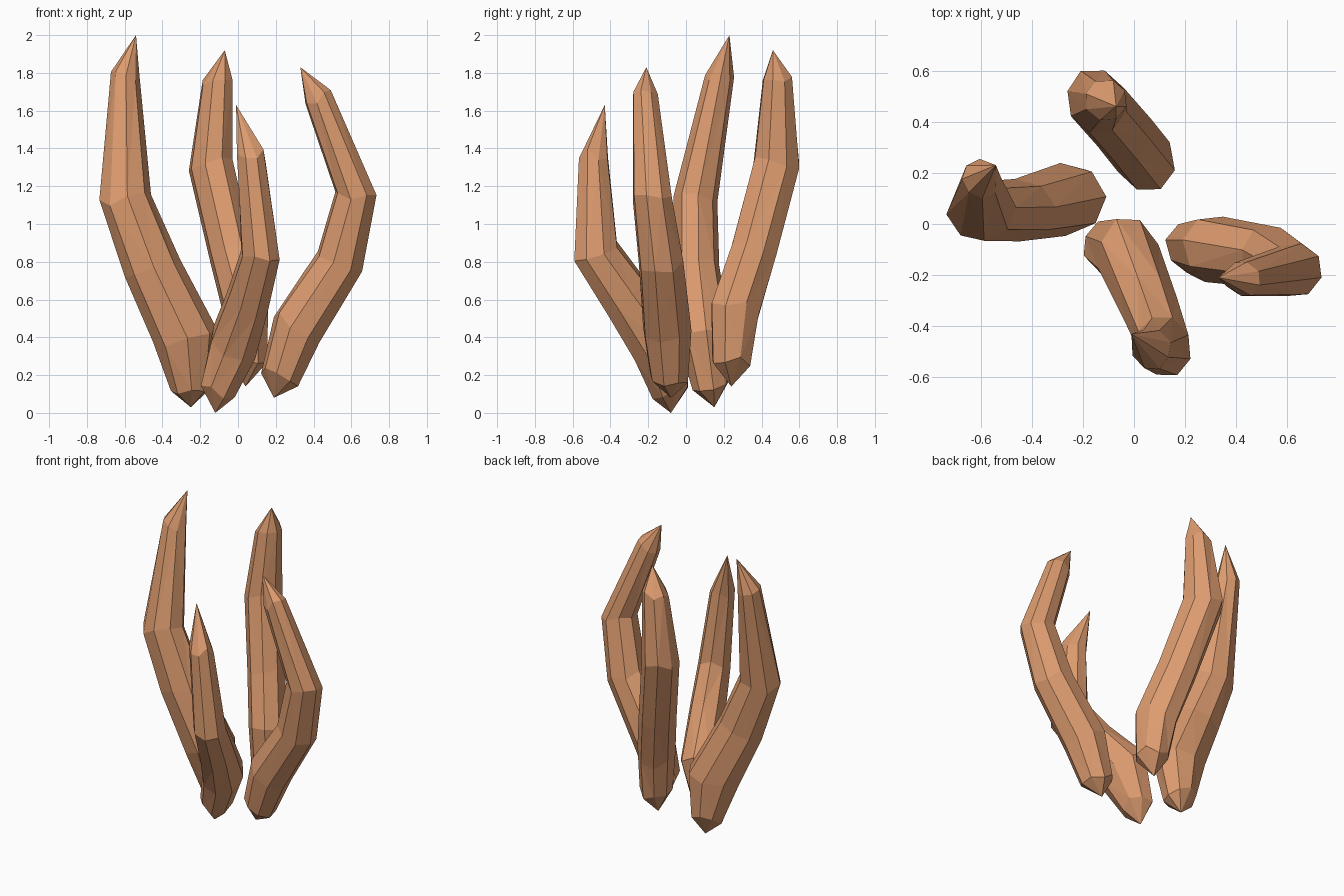
import bpy, bmesh, math, random
from mathutils import Vector

if "Cube" in bpy.data.objects:
    bpy.data.objects.remove(bpy.data.objects["Cube"])

random.seed(4)
SIDES = 8

bark = bpy.data.materials.new("clay_orange")
bark.diffuse_color = (0.72, 0.33, 0.16, 1)
bark.use_nodes = True
bark.node_tree.nodes["Principled BSDF"].inputs["Base Color"].default_value = bark.diffuse_color


def claw(name, heading, base, rings, tip):
    """Faceted claw lofted along rings of (x, y, z, radius in bend plane, side radius)."""
    out = Vector((math.cos(math.radians(heading)), math.sin(math.radians(heading)), 0))
    path = [Vector(base)] + [Vector(r[:3]) for r in rings] + [Vector(tip)]
    bm = bmesh.new()
    loops = []
    for i, (x, y, z, ra, rb) in enumerate(rings, 1):
        tangent = ((path[i + 1] - path[i]).normalized() + (path[i] - path[i - 1]).normalized()).normalized()
        side = tangent.cross(out).normalized()
        radial = side.cross(tangent)
        loop = []
        for k in range(SIDES):
            a = 2 * math.pi * k / SIDES
            slide = tangent * random.uniform(-0.03, 0.03)
            loop.append(bm.verts.new(path[i] + radial * ra * math.cos(a) * 1.02
                                     + side * rb * math.sin(a) * 1.02 + slide))
        loops.append(loop)
    low, high = bm.verts.new(path[0]), bm.verts.new(path[-1])
    for k in range(SIDES):
        n = (k + 1) % SIDES
        bm.faces.new((low, loops[0][n], loops[0][k]))
        bm.faces.new((high, loops[-1][k], loops[-1][n]))
        for a, b in zip(loops, loops[1:]):
            bm.faces.new((a[k], a[n], b[n], b[k]))
    bmesh.ops.triangulate(bm, faces=bm.faces[:])
    bmesh.ops.recalc_face_normals(bm, faces=bm.faces[:])
    mesh = bpy.data.meshes.new(name)
    bm.to_mesh(mesh)
    bm.free()
    mesh.materials.append(bark)
    bpy.context.collection.objects.link(bpy.data.objects.new(name, mesh))


# Tallest claw, leaning left
claw("left_claw", 185, (-0.25, 0.15, 0.03), [
    (-0.255, 0.135, 0.14, 0.10, 0.10),
    (-0.28, 0.095, 0.41, 0.17, 0.14),
    (-0.45, 0.055, 0.76, 0.15, 0.12),
    (-0.595, 0.05, 1.13, 0.135, 0.115),
    (-0.60, 0.175, 1.77, 0.075, 0.075)], (-0.54, 0.23, 2.0))

# Claw leaning back
claw("back_claw", 118, (0.04, 0.24, 0.14), [
    (0.055, 0.24, 0.28, 0.105, 0.10),
    (0.04, 0.26, 0.55, 0.14, 0.115),
    (-0.04, 0.36, 0.86, 0.13, 0.115),
    (-0.145, 0.48, 1.32, 0.13, 0.115),
    (-0.11, 0.485, 1.75, 0.08, 0.08)], (-0.07, 0.46, 1.92))

# Shortest claw, leaning forward
claw("front_claw", -68, (-0.12, -0.08, 0.0), [
    (-0.105, -0.085, 0.12, 0.10, 0.10),
    (-0.02, -0.13, 0.37, 0.17, 0.125),
    (0.06, -0.32, 0.62, 0.14, 0.11),
    (0.12, -0.48, 0.86, 0.13, 0.10),
    (0.07, -0.49, 1.35, 0.08, 0.075)], (-0.01, -0.43, 1.63))

# Claw leaning right with an inward hooked tip
claw("right_claw", -15, (0.19, -0.08, 0.08), [
    (0.225, -0.09, 0.19, 0.105, 0.10),
    (0.32, -0.10, 0.46, 0.14, 0.13),
    (0.53, -0.13, 0.78, 0.13, 0.12),
    (0.625, -0.18, 1.15, 0.11, 0.105),
    (0.43, -0.215, 1.66, 0.078, 0.068)], (0.33, -0.21, 1.83))
